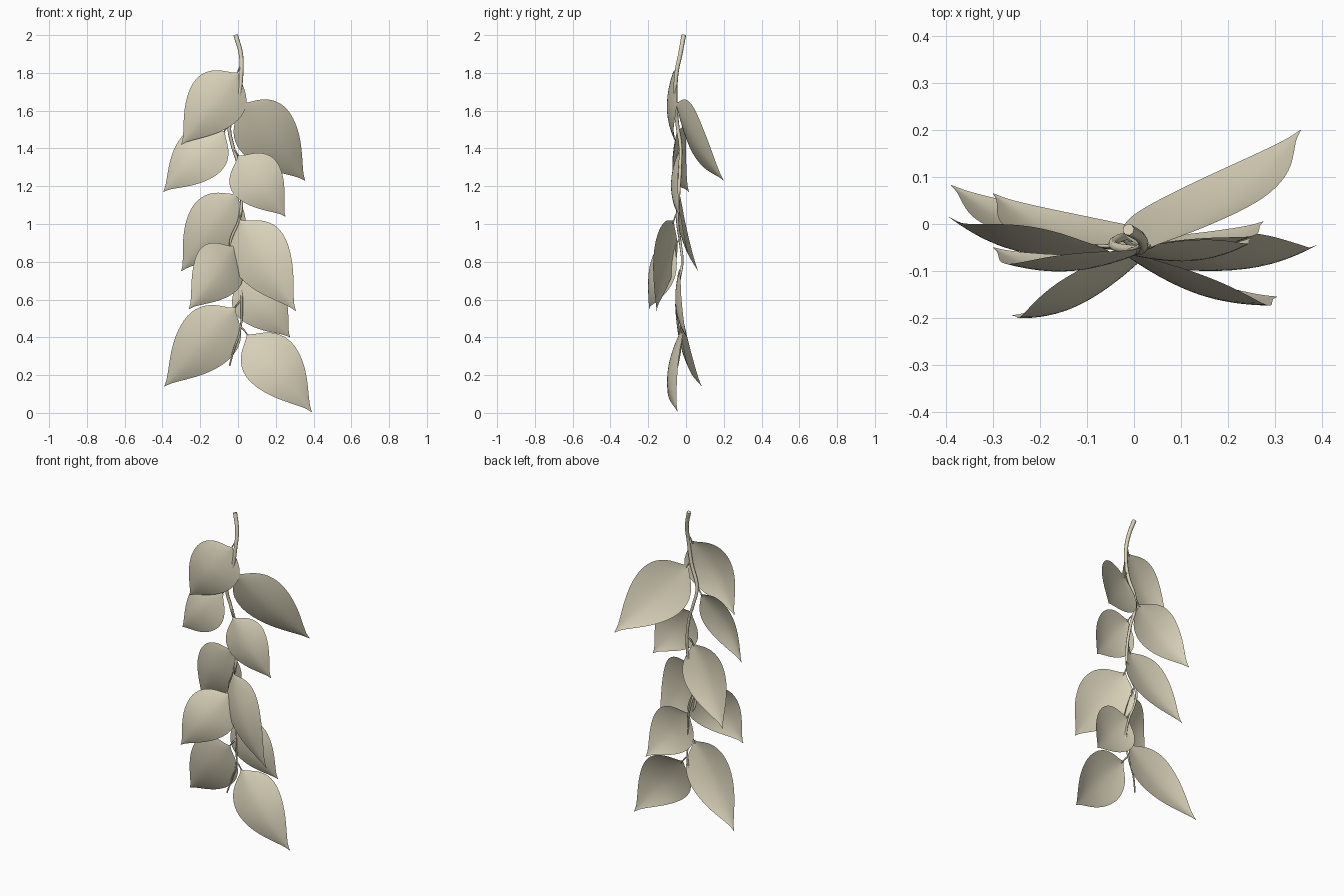
import bpy, bmesh, math
from mathutils import Vector

if "Cube" in bpy.data.objects:
    bpy.data.objects.remove(bpy.data.objects["Cube"])

mat = bpy.data.materials.new("pale_beige")
mat.diffuse_color = (0.70, 0.65, 0.49, 1)
mat.use_nodes = True
mat.node_tree.nodes["Principled BSDF"].inputs["Base Color"].default_value = mat.diffuse_color

# Leaf outline: (position along the leaf, share of the half width)
OUTLINE = [(0, .03), (.02, .08), (.05, .24), (.1, .55), (.17, .79), (.25, .94),
           (.35, 1), (.45, .96), (.55, .86), (.65, .71), (.75, .51), (.85, .28),
           (.93, .10), (.97, .045), (1, .008)]
COLS = 8


def tube(name, points, radii, bevel):
    """Tapered round branch along a smooth path, turned into a mesh."""
    cu = bpy.data.curves.new(name, 'CURVE')
    cu.dimensions = '3D'
    cu.bevel_depth = bevel
    cu.bevel_resolution = 2
    cu.resolution_u = 6
    cu.use_fill_caps = True
    sp = cu.splines.new('BEZIER')
    sp.bezier_points.add(len(points) - 1)
    for bp, p, r in zip(sp.bezier_points, points, radii):
        bp.co = p
        bp.radius = r
        bp.handle_left_type = bp.handle_right_type = 'AUTO'
    ob = bpy.data.objects.new(name, cu)
    bpy.context.collection.objects.link(ob)
    bpy.context.view_layer.objects.active = ob
    bpy.ops.object.select_all(action='DESELECT')
    ob.select_set(True)
    bpy.ops.object.convert(target='MESH')
    ob = bpy.context.object
    ob.data.materials.clear()
    ob.data.materials.append(mat)
    bpy.ops.object.shade_smooth_by_angle(angle=math.radians(50))


def leaf(name, base, tip, half_width, slope, bulge):
    """Arched, cupped blade; slope is how far y moves per x across the blade."""
    base, tip = Vector(base), Vector(tip)
    axis = tip - base
    d = axis.normalized()
    h = Vector((1, slope, 0))
    side = (h - d * h.dot(d)).normalized()
    n = d.cross(side).normalized()
    if n.y > 0:
        n = -n
    bm = bmesh.new()
    rows = []
    for t, w in OUTLINE:
        row = []
        for c in range(COLS + 1):
            u = 2 * c / COLS - 1
            lift = bulge * math.sin(math.pi * t) - 0.03 * w * abs(u) ** 1.6
            row.append(bm.verts.new(base + axis * t + side * (u * w * half_width) + n * lift))
        rows.append(row)
    for a, b in zip(rows, rows[1:]):
        for i in range(COLS):
            bm.faces.new((a[i], a[i + 1], b[i + 1], b[i])).smooth = True
    bm.normal_update()
    if sum((f.normal.dot(n) for f in bm.faces)) < 0:
        bmesh.ops.reverse_faces(bm, faces=bm.faces[:])
    me = bpy.data.meshes.new(name)
    bm.to_mesh(me)
    bm.free()
    me.materials.append(mat)
    ob = bpy.data.objects.new(name, me)
    bpy.context.collection.objects.link(ob)
    sub = ob.modifiers.new("smooth", 'SUBSURF')
    sub.levels = sub.render_levels = 1


# Winding main stem, thinning downwards
STEM = [(-.012, -.012, 2), (.015, -.03, 1.9), (.018, -.05, 1.8), (0, -.055, 1.66),
        (-.045, -.045, 1.52), (-.03, -.03, 1.42), (0, -.03, 1.32), (.02, -.04, 1.13),
        (.005, -.045, 1.02), (-.04, -.03, .9), (-.02, -.02, .8), (.01, -.035, .7),
        (.02, -.05, .57), (.01, -.03, .43), (-.02, -.03, .34), (-.045, -.045, .25)]
tube("stem", STEM, [1 - .65 * (i / (len(STEM) - 1)) ** .8 for i in range(len(STEM))], .0125)

# Leaves from top to bottom: base, tip, half width, cross slope, bulge
LEAVES = [
    ((0, -.055, 1.80), (-.30, -.05, 1.42), .158, .05, .05),
    ((.02, -.055, 1.64), (.355, .20, 1.23), .168, .36, .03),
    ((-.07, -.048, 1.49), (-.395, .015, 1.17), .145, -.28, .045),
    ((0, -.05, 1.36), (.25, -.03, 1.04), .145, .1, .04),
    ((-.008, -.056, 1.16), (-.30, .065, .75), .153, -.1, .035),
    ((-.02, -.055, .88), (-.26, -.195, .55), .152, .45, .054),
    ((.01, -.065, 1.02), (.305, -.155, .54), .168, -.33, .046),
    ((.01, -.045, .72), (.275, .005, .40), .145, .08, .035),
    ((-.015, -.057, .555), (-.39, .083, .14), .162, -.13, .037),
    ((.047, -.037, .415), (.39, -.045, .005), .157, .16, .055),
]
for i, (b, t, w, s, bulge) in enumerate(LEAVES, 1):
    leaf(f"leaf_{i}", b, t, w, s, bulge)
    # Short stalk leaving the stem just above the leaf and running into the blade
    b, t = Vector(b), Vector(t)
    z = b.z + .045
    for p, q in zip(STEM, STEM[1:]):
        if q[2] <= z <= p[2]:
            root = Vector(p).lerp(Vector(q), (p[2] - z) / (p[2] - q[2]))
            break
    end = b.lerp(t, .04)
    mid = root.lerp(b, .6) + Vector((0, 0, .004))
    tube(f"leaf_stalk_{i}", [root, mid, end], [1, .9, .5], .0048)
